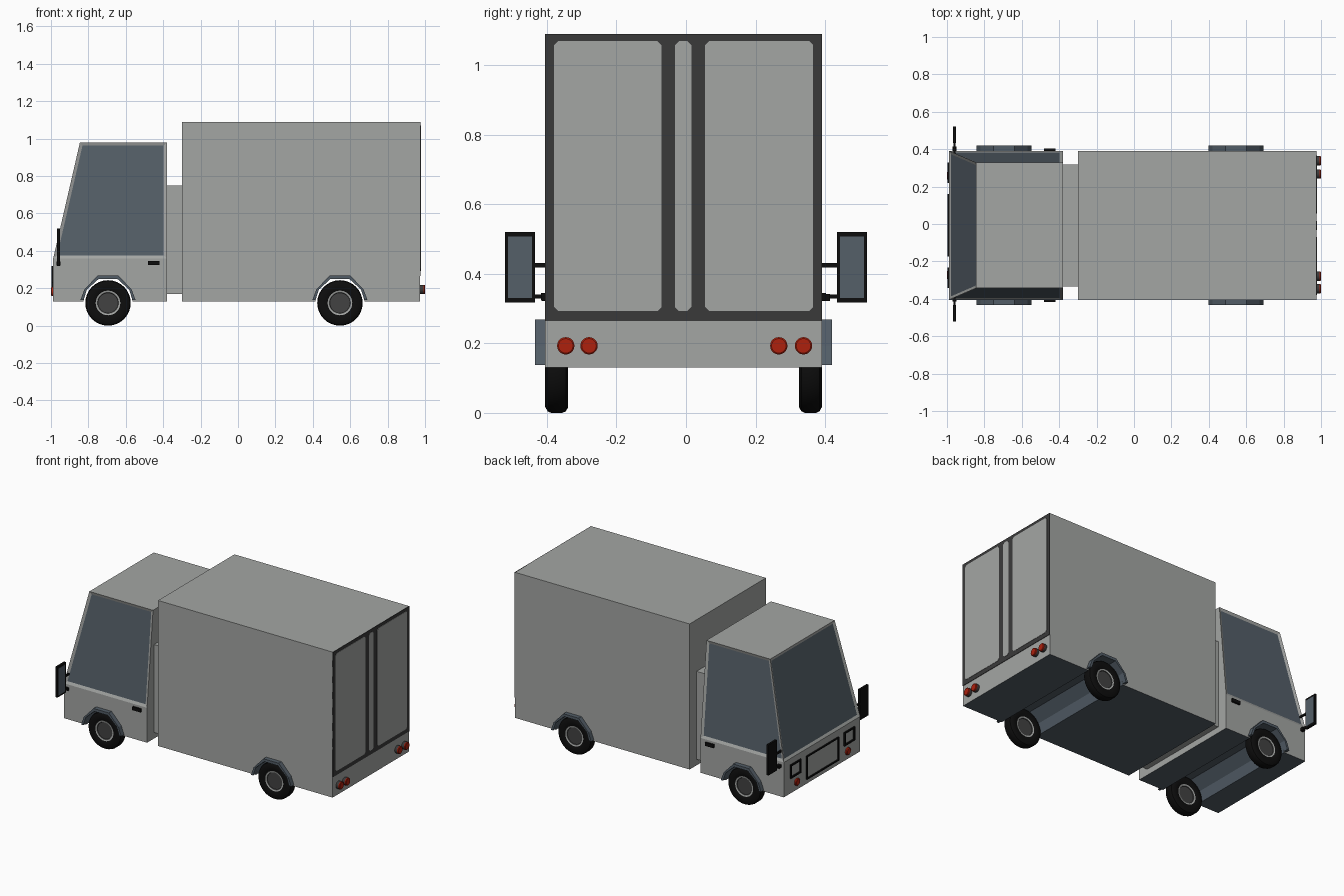
import bpy, bmesh, math
from mathutils import Vector

if "Cube" in bpy.data.objects:
    bpy.data.objects.remove(bpy.data.objects["Cube"])

C = -0.007          # lateral centre line of the body
HW = 0.398          # body half width
AXLES = (-0.695, 0.545)


def mat(name, r, g, b):
    m = bpy.data.materials.new(name)
    m.diffuse_color = (r, g, b, 1)
    m.use_nodes = True
    m.node_tree.nodes["Principled BSDF"].inputs["Base Color"].default_value = m.diffuse_color
    return m


GREY = mat("body grey", 0.37, 0.38, 0.37)
GLASS = mat("blue grey glass", 0.09, 0.115, 0.14)
TRIM = mat("blue grey trim", 0.085, 0.11, 0.135)
DARK = mat("door frame dark", 0.042, 0.042, 0.042)
BLACK = mat("black rubber", 0.004, 0.004, 0.004)
HUB = mat("hub grey", 0.055, 0.055, 0.055)
RED = mat("lamp red", 0.42, 0.015, 0.004)


def finish(name, bm, *mats):
    bmesh.ops.recalc_face_normals(bm, faces=bm.faces)
    me = bpy.data.meshes.new(name)
    bm.to_mesh(me)
    bm.free()
    for m in mats:
        me.materials.append(m)
    ob = bpy.data.objects.new(name, me)
    bpy.context.collection.objects.link(ob)
    return ob


def prism(pts, axis, a, b):
    """Extrude a 2D profile along x (points are y,z) or y (points are x,z)."""
    bm = bmesh.new()
    place = (lambda p, t: (t, p[0], p[1])) if axis == 'x' else (lambda p, t: (p[0], t, p[1]))
    f = bm.faces.new([bm.verts.new(place(p, a)) for p in pts])
    ext = bmesh.ops.extrude_face_region(bm, geom=[f])
    move = Vector((b - a, 0, 0) if axis == 'x' else (0, b - a, 0))
    bmesh.ops.translate(bm, vec=move, verts=[v for v in ext['geom'] if isinstance(v, bmesh.types.BMVert)])
    bmesh.ops.recalc_face_normals(bm, faces=bm.faces)
    return bm


def rect(u0, u1, v0, v1, c=0.0):
    """Rectangle profile with optional chamfered corners."""
    if not c:
        return [(u0, v0), (u1, v0), (u1, v1), (u0, v1)]
    return [(u0 + c, v0), (u1 - c, v0), (u1, v0 + c), (u1, v1 - c),
            (u1 - c, v1), (u0 + c, v1), (u0, v1 - c), (u0, v0 + c)]


def block(name, m, x0, x1, y0, y1, z0, z1):
    return finish(name, prism(rect(y0, y1, z0, z1), 'x', x0, x1), m)


def lathe(name, profile, centre, axis, mats, n=32):
    """Spin (radius, offset, material) stations around the x or y axis."""
    bm = bmesh.new()
    rings = []
    for r, t, _ in profile:
        ring = []
        for i in range(n):
            a = 2 * math.pi * i / n
            u, w = r * math.cos(a), r * math.sin(a)
            ring.append(bm.verts.new(Vector(centre) + Vector((t, u, w) if axis == 'x' else (u, t, w))))
        rings.append(ring)
    for k in range(len(rings) - 1):
        for i in range(n):
            j = (i + 1) % n
            f = bm.faces.new((rings[k][i], rings[k][j], rings[k + 1][j], rings[k + 1][i]))
            f.material_index, f.smooth = profile[k][2], True
    for k in (0, -1):
        bm.faces.new(rings[k]).material_index = profile[k][2]
    for e in bm.edges:
        if len(e.link_faces) == 2 and e.calc_face_angle(0) > 0.6:
            pass
    ob = finish(name, bm, *mats)
    ob.data.set_sharp_from_angle(angle=math.radians(35))
    return ob


def arch(cx, w, top):
    """Half-octagon wheel opening, left to right."""
    return [(cx - w, 0.13), (cx - w * 0.86, 0.193), (cx - w * 0.38, top),
            (cx + w * 0.38, top), (cx + w * 0.86, 0.193), (cx + w, 0.13)]


def body(name, x0, x1, top, cx):
    """Side profile with a through wheel tunnel; undersides get the trim colour."""
    pts = [(x0, 0.13)] + arch(cx, 0.132, 0.25) + [(x1, 0.13), (x1, top), (x0, top)]
    bm = prism(pts, 'y', C - HW, C + HW)
    for f in bm.faces:
        c = f.calc_center_median()
        under = abs(f.normal.y) < 0.5 and c.z < 0.26 and (f.normal.z < -0.5 or abs(c.x - cx) < 0.14)
        f.material_index = 1 if under else 0
    return finish(name, bm, GREY, TRIM)


# cargo box, lower cab and the neck between them
body("cargo_box", -0.30, 0.974, 1.09, AXLES[1])
body("cab_lower", -0.988, -0.38, 0.36, AXLES[0])
block("neck", GREY, -0.381, -0.299, C - 0.326, C + 0.326, 0.17, 0.75)

# upper cab: tapered block with inset windscreen and side windows
bm = prism(rect(C - HW, C + HW, 0.36, 0.98), 'x', -0.988, -0.38)
for v in bm.verts:
    if v.co.z > 0.9:
        v.co.y = C + (0.336 if v.co.y > C else -0.336)
        v.co.x = max(v.co.x, -0.845)
bmesh.ops.delete(bm, geom=[f for f in bm.faces if f.normal.z < -0.9], context='FACES_ONLY')
bm.normal_update()
panes = [f for f in bm.faces if f.normal.x < -0.5 or abs(f.normal.y) > 0.5]
bmesh.ops.inset_individual(bm, faces=panes, thickness=0.017, depth=-0.007, use_even_offset=True)
for f in panes:
    f.material_index = 1
finish("cab_upper", bm, GREY, GLASS)

# rear doors: dark frame plate with three grey panels
block("rear_door_frame", DARK, 0.970, 0.977, C - HW, C + HW, 0.265, 1.09)
for nm, a, b, c in (("left", -0.38, -0.07, 0.012), ("middle", -0.032, 0.016, 0.012), ("right", 0.055, 0.366, 0.012)):
    finish("rear_panel_" + nm, prism(rect(a, b, 0.293, 1.07, c), 'x', 0.974, 0.979), GREY)

# tail lamps
for i, y in enumerate((-0.346, -0.279, 0.267, 0.338)):
    lathe("tail_lamp_%d" % i, [(0.025, 0.0, 0), (0.025, 0.017, 1), (0.025, 0.023, 1), (0.021, 0.026, 1)],
          (0.974, y, 0.193), 'x', (DARK, RED), 20)


def front_frame(name, y0, y1, z0, z1, t):
    """Thin dark frame on the cab nose."""
    bars = ((y0, y1, z0, z0 + t), (y0, y1, z1 - t, z1), (y0, y0 + t, z0 + t, z1 - t), (y1 - t, y1, z0 + t, z1 - t))
    for i, b in enumerate(bars):
        block("%s_bar_%d" % (name, i), BLACK, -0.997, -0.987, *b)


# nose: grille, square headlamps, round red indicators
front_frame("grille", C - 0.167, C + 0.167, 0.16, 0.315, 0.008)

for s, side in ((-1, "right"), (1, "left")):
    y = C + s * 0.28
    front_frame("headlamp_" + side, y - 0.055, y + 0.055, 0.23, 0.32, 0.01)
    lathe("indicator_" + side, [(0.024, 0.0, 0), (0.024, -0.008, 0), (0.019, -0.012, 0)],
          (-0.988, C + s * 0.265, 0.183), 'x', (RED,), 20)

    # door handle
    ya = C + s * HW
    block("door_handle_" + side, BLACK, -0.48, -0.42, *sorted((ya - s * 0.002, ya + s * 0.012)), 0.323, 0.345)

    # wing mirror with glass facing backwards, on two arms
    block("mirror_shell_" + side, BLACK, -0.967, -0.953, *sorted((s * 0.434, s * 0.521)), 0.318, 0.52)
    block("mirror_glass_" + side, GLASS, -0.955, -0.951, *sorted((s * 0.443, s * 0.512)), 0.33, 0.507)
    for z in (0.335, 0.425):
        block("mirror_arm_%s_%d" % (side, z * 1000), BLACK, -0.965, -0.955,
              *sorted((s * 0.375, s * 0.44)), z - 0.006, z + 0.006)
    block("mirror_foot_" + side, BLACK, -0.97, -0.95, *sorted((s * 0.385, s * 0.415)), 0.322, 0.342)

    for cx, end in zip(AXLES, ("front", "rear")):
        # wheel arch lip
        lip = arch(cx, 0.147, 0.268) + arch(cx, 0.131, 0.25)[::-1]
        lip = [(x, max(z, 0.138)) for x, z in lip]
        finish("arch_lip_%s_%s" % (end, side), prism(lip, 'y', ya - s * 0.01, C + s * 0.427), TRIM)

        # wheel: rounded tyre, pale rim ring, recessed hub on both faces
        half = [(0.054, 0.022, 2), (0.056, 0.026, 1), (0.066, 0.028, 0), (0.075, 0.033, 0),
                (0.105, 0.033, 0), (0.117, 0.026, 0), (0.1215, 0.016, 0)]
        back = [(r, -t, m) for (r, t, _), m in zip(half[::-1], (0, 0, 0, 0, 1, 2, 2))]
        lathe("wheel_%s_%s" % (end, side), half + back,
              (cx, C + s * 0.365, 0.1215), 'y', (BLACK, GREY, HUB), 32)
